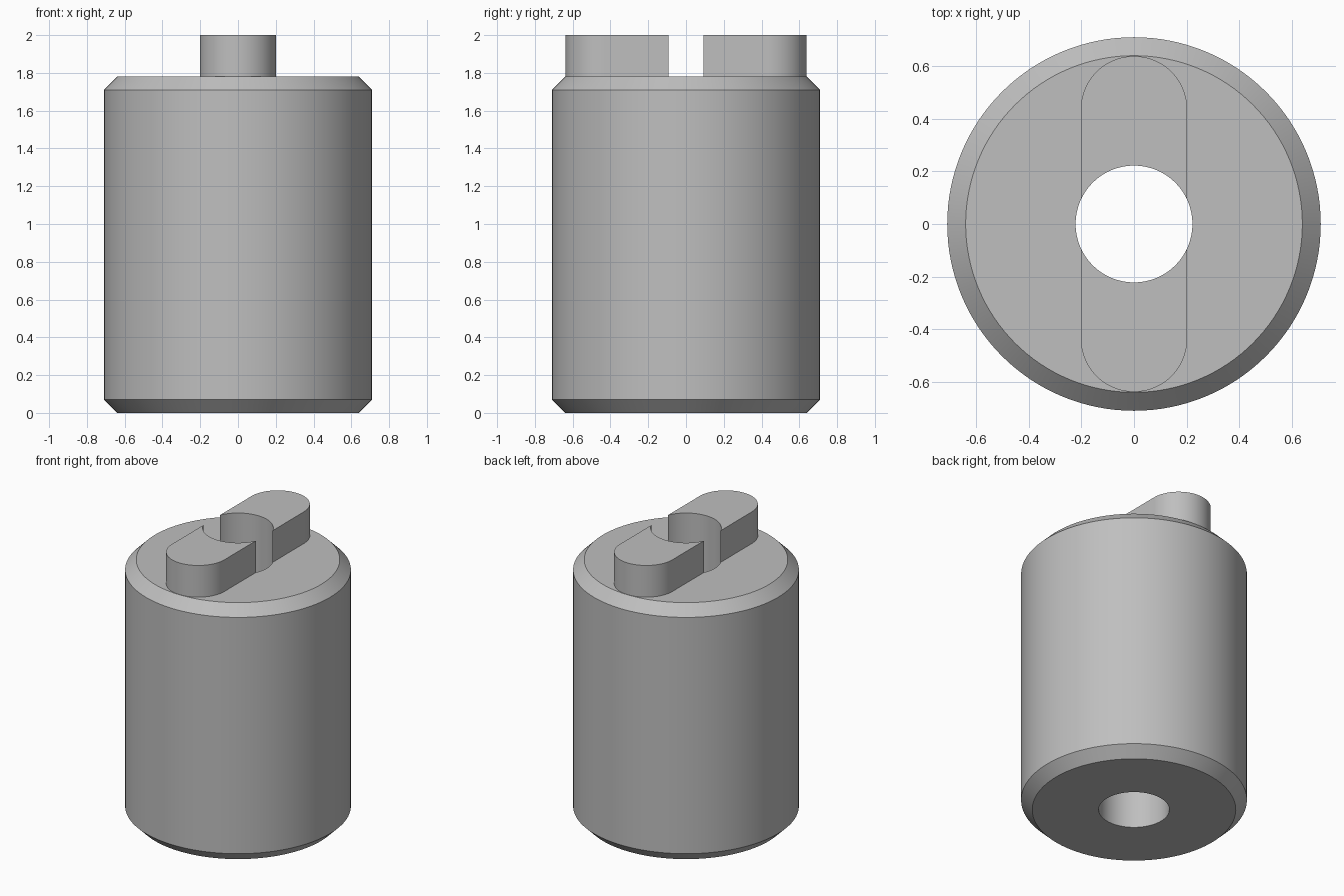
import bpy, bmesh, math

if "Cube" in bpy.data.objects:
    bpy.data.objects.remove(bpy.data.objects["Cube"])

SEGMENTS = 128
RIM, WALL, BORE = 0.64, 0.71, 0.222
SHOULDER, TOP, CHAMFER = 1.78, 2.0, 0.07
KEY_HALF_WIDTH, KEY_REACH = 0.202, 0.638

steel = bpy.data.materials.new("grey_steel")
steel.diffuse_color = (0.52, 0.52, 0.52, 1)
steel.use_nodes = True
steel.node_tree.nodes["Principled BSDF"].inputs["Base Color"].default_value = steel.diffuse_color


def circle(radius, cy=0.0, start=0.0, sweep=math.tau, count=SEGMENTS):
    """Points along an arc, starting at the given angle."""
    return [(radius * math.cos(start + sweep * i / count),
             cy + radius * math.sin(start + sweep * i / count)) for i in range(count)]


def loft(name, layers):
    """Solid made of stacked outlines, each given as (outline, height)."""
    bm = bmesh.new()
    rings = [[bm.verts.new((x, y, z)) for x, y in outline] for outline, z in layers]
    for low, high in zip(rings, rings[1:]):
        n = len(low)
        for i in range(n):
            j = (i + 1) % n
            bm.faces.new((low[i], low[j], high[j], high[i]))
    bm.faces.new(rings[0][::-1])
    bm.faces.new(rings[-1])
    mesh = bpy.data.meshes.new(name)
    bm.to_mesh(mesh)
    bm.free()
    mesh.materials.append(steel)
    obj = bpy.data.objects.new(name, mesh)
    bpy.context.collection.objects.link(obj)
    return obj


def combine(target, tool, operation):
    """Apply a boolean and discard the tool."""
    mod = target.modifiers.new(operation.lower(), 'BOOLEAN')
    mod.object, mod.operation, mod.solver = tool, operation, 'EXACT'
    bpy.context.view_layer.objects.active = target
    bpy.ops.object.modifier_apply(modifier=mod.name)
    bpy.data.objects.remove(tool, do_unlink=True)


# Chamfered cylinder
body = loft("coupling_body", [
    (circle(RIM), 0), (circle(WALL), CHAMFER),
    (circle(WALL), SHOULDER - CHAMFER), (circle(RIM), SHOULDER)])

# Round-ended drive key across the top face
end = KEY_REACH - KEY_HALF_WIDTH
outline = (circle(KEY_HALF_WIDTH, end, 0, math.pi, 48) + [(-KEY_HALF_WIDTH, end)]
           + circle(KEY_HALF_WIDTH, -end, math.pi, math.pi, 48) + [(KEY_HALF_WIDTH, -end)])
key = loft("drive_key", [(outline, 1.5), (outline, TOP)])
combine(body, key, 'UNION')

# Through bore, which splits the key into two tabs
bore = loft("bore_cutter", [(circle(BORE), -0.2), (circle(BORE), TOP + 0.2)])
combine(body, bore, 'DIFFERENCE')

body.select_set(True)
bpy.context.view_layer.objects.active = body
bpy.ops.object.shade_smooth_by_angle(angle=math.radians(30))
